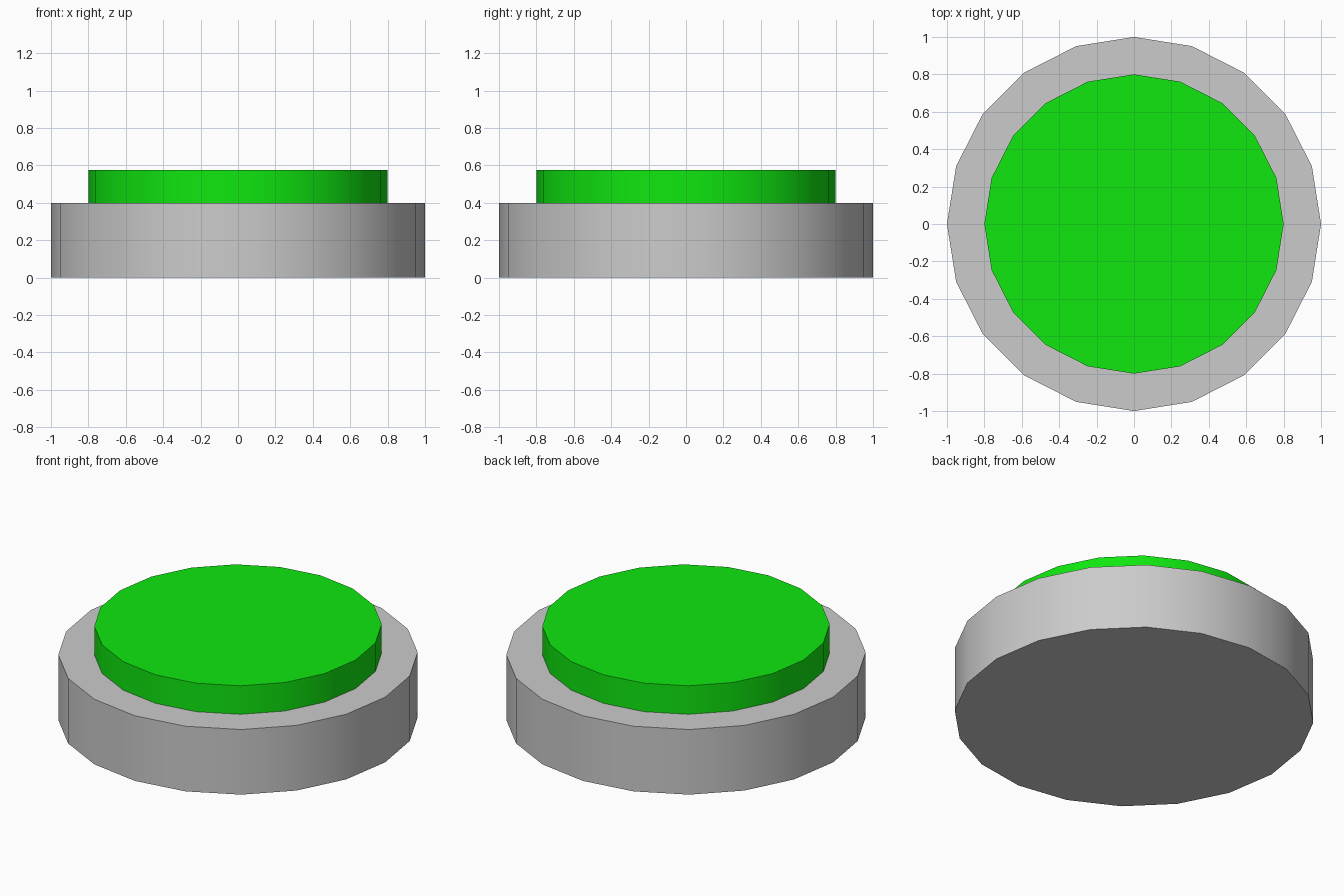
import bpy
import math

if "Cube" in bpy.data.objects:
    bpy.data.objects.remove(bpy.data.objects["Cube"])


def disc(name, radius, z_bottom, z_top):
    """20-sided disc with smooth sides and crisp rims."""
    bpy.ops.mesh.primitive_cylinder_add(
        vertices=20, radius=radius, depth=z_top - z_bottom,
        location=(0, 0, (z_bottom + z_top) / 2))
    obj = bpy.context.object
    obj.name = name
    bpy.ops.object.shade_smooth_by_angle(angle=math.radians(30))
    return obj


# Grey housing
disc("base", 1.0, 0.0, 0.4)

# Green push button
button = disc("button", 0.8, 0.4, 0.575)
green = bpy.data.materials.new("green")
green.diffuse_color = (0.005, 0.8, 0.005, 1)
green.use_nodes = True
green.node_tree.nodes["Principled BSDF"].inputs["Base Color"].default_value = green.diffuse_color
button.data.materials.append(green)
